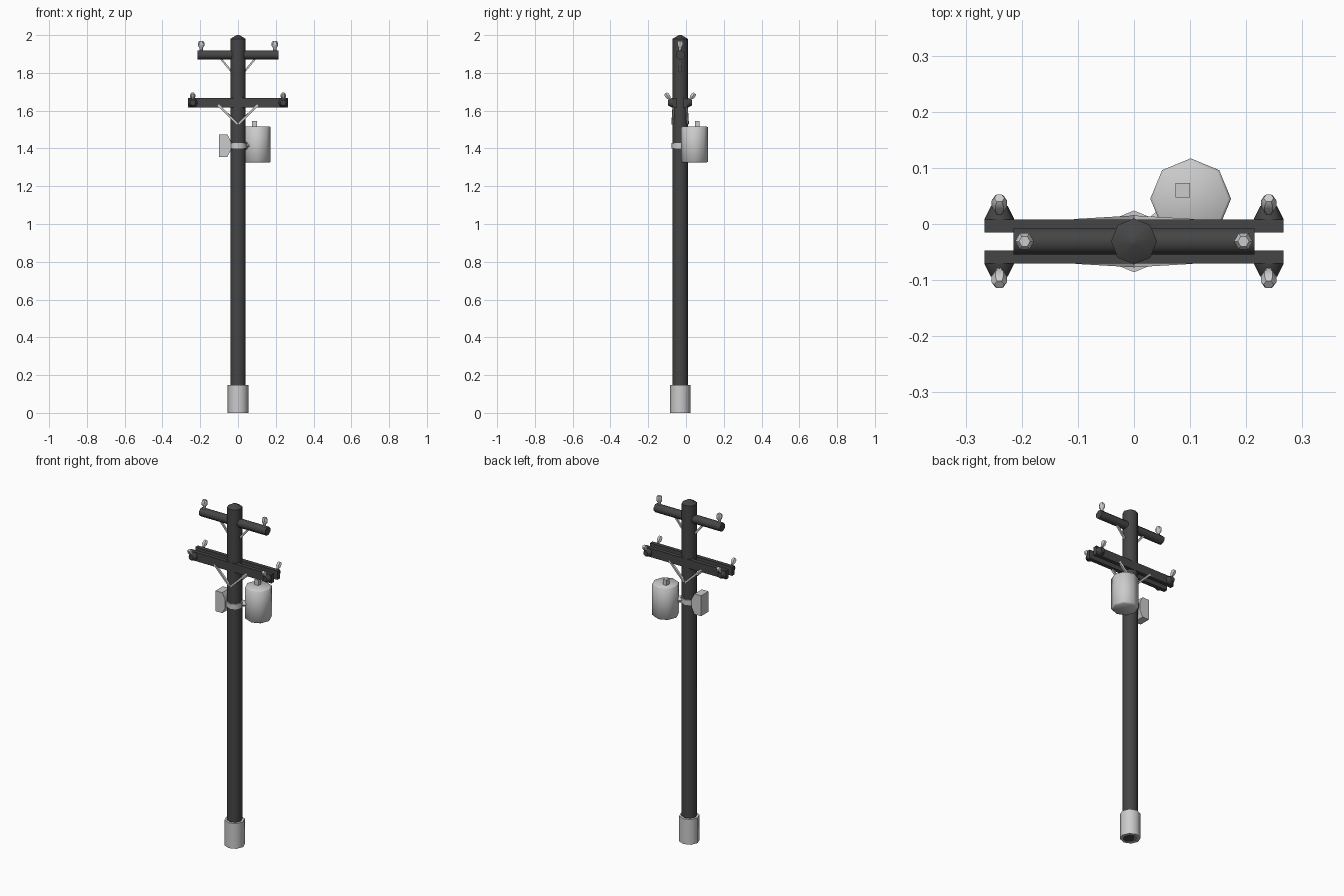
import bpy, math
from mathutils import Vector

if "Cube" in bpy.data.objects:
    bpy.data.objects.remove(bpy.data.objects["Cube"])

CY = -0.031  # pole axis in y


def material(name, v):
    m = bpy.data.materials.new(name)
    m.diffuse_color = (v, v, v, 1)
    m.use_nodes = True
    m.node_tree.nodes["Principled BSDF"].inputs["Base Color"].default_value = m.diffuse_color
    return m


dark = material("dark_wood", 0.06)


def make(name, verts, faces, mat=None):
    me = bpy.data.meshes.new(name)
    me.from_pydata(verts, [], faces)
    ob = bpy.data.objects.new(name, me)
    bpy.context.collection.objects.link(ob)
    if mat:
        me.materials.append(mat)
    bpy.ops.object.select_all(action='DESELECT')
    ob.select_set(True)
    bpy.context.view_layer.objects.active = ob
    bpy.ops.object.shade_smooth_by_angle(angle=math.radians(50))
    return ob


def lathe(name, base, axis, profile, n=8, mat=None, turn=0.0):
    """Stack n-sided rings (radius, distance) along an axis, capped at both ends."""
    q = Vector((0, 0, 1)).rotation_difference(Vector(axis).normalized())
    verts, faces = [], []
    for r, h in profile:
        for i in range(n):
            a = 2 * math.pi * i / n + turn
            verts.append(Vector(base) + q @ Vector((r * math.cos(a), r * math.sin(a), h)))
    for k in range(len(profile) - 1):
        for i in range(n):
            j = (i + 1) % n
            faces.append((k * n + i, k * n + j, (k + 1) * n + j, (k + 1) * n + i))
    faces.append(tuple(reversed(range(n))))
    faces.append(tuple(range((len(profile) - 1) * n, len(profile) * n)))
    return make(name, verts, faces, mat)


def rod(name, a, b, r, mat=None, n=4):
    a, b = Vector(a), Vector(b)
    return lathe(name, a, b - a, [(r, 0), (r, (b - a).length)], n, mat, math.pi / 4)


def box(name, lo, hi, mat=None):
    v = [(x, y, z) for x in (lo[0], hi[0]) for y in (lo[1], hi[1]) for z in (lo[2], hi[2])]
    f = [(0, 1, 3, 2), (4, 6, 7, 5), (0, 4, 5, 1), (2, 3, 7, 6), (0, 2, 6, 4), (1, 5, 7, 3)]
    return make(name, v, f, mat)


# Pole with pointed cap, base sleeve and clamp band
lathe("pole", (0, CY, 0), (0, 0, 1), [(0.041, 0), (0.041, 1.98), (0.008, 2.0)], 8, dark)
lathe("base_sleeve", (0, CY, 0), (0, 0, 1), [(0.055, 0), (0.055, 0.148)])
lathe("clamp_band", (0, CY, 1.40), (0, 0, 1), [(0.047, 0), (0.047, 0.03)])

# Upper crossarm
lathe("upper_crossarm", (-0.215, CY, 1.895), (1, 0, 0),
      [(0.025, 0), (0.025, 0.43)], 8, dark, math.pi / 8)

# Lower pair of crossarms
for s, side in ((-1, "front"), (1, "back")):
    y0, y1 = sorted((CY + s * 0.016, CY + s * 0.039))
    box("lower_crossarm_" + side, (-0.266, y0, 1.617), (0.266, y1, 1.668), dark)

BELL = [(0.009, 0), (0.009, 0.016), (0.017, 0.026), (0.017, 0.042), (0.010, 0.053)]
for sx, lr in ((-1, "left"), (1, "right")):
    # Upper insulator and brace
    lathe("upper_insulator_" + lr, (sx * 0.195, CY, 1.917), (0, 0, 1), BELL, 6)
    rod("upper_brace_" + lr, (sx * 0.095, CY, 1.88), (sx * 0.02, CY, 1.79), 0.007)
    for sy, fb in ((-1, "front"), (1, "back")):
        tag = fb + "_" + lr
        # Tapered socket and tilted insulator on the arm's outer face
        lathe("socket_" + tag, (sx * 0.24, CY + sy * 0.035, 1.642), (0, sy, 0),
              [(0.026, 0), (0.026, 0.006), (0.015, 0.028)], 8, dark)
        lathe("lower_insulator_" + tag, (sx * 0.24, CY + sy * 0.046, 1.650), (0, sy * 0.6, 0.8),
              [(0.008, 0), (0.008, 0.017), (0.014, 0.027), (0.014, 0.044), (0.009, 0.052)], 6)
        # Lower braces
        rod("lower_brace_" + tag, (sx * 0.105, CY + sy * 0.034, 1.63),
            (sx * 0.003, CY + sy * 0.040, 1.53), 0.008)

# Transformer tank with its bushing and mount
lathe("transformer_tank", (0.101, 0.045, 1.325), (0, 0, 1),
      [(0.065, 0), (0.072, 0.006), (0.072, 0.186), (0.067, 0.190)])
rod("tank_bushing", (0.087, 0.06, 1.51), (0.087, 0.06, 1.546), 0.018)
rod("tank_mount", (0.02, CY + 0.01, 1.415), (0.08, 0.03, 1.415), 0.02)

# Control box: trapezoid in side profile, narrowing toward the pole
prof = [(-0.100, 1.355), (-0.057, 1.355), (-0.038, 1.39),
        (-0.038, 1.44), (-0.057, 1.475), (-0.100, 1.475)]
n = len(prof)
verts = [(x, y, z) for y in (CY - 0.034, CY + 0.034) for x, z in prof]
faces = [tuple(range(n)), tuple(reversed(range(n, 2 * n)))]
faces += [(i, i + n, (i + 1) % n + n, (i + 1) % n) for i in range(n)]
make("control_box", verts, faces)
